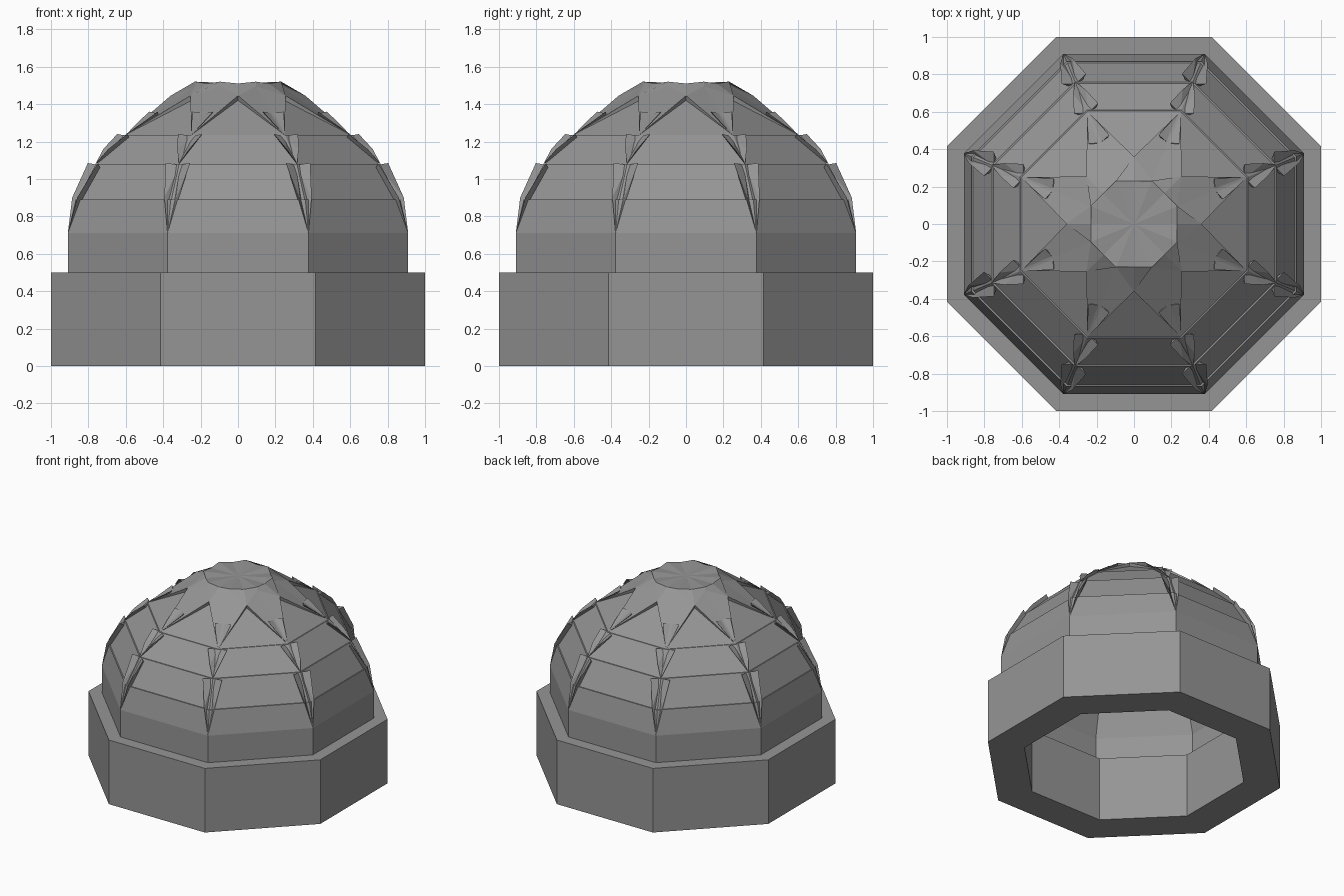
import bpy
from math import sin, cos, pi

if "Cube" in bpy.data.objects:
    bpy.data.objects.remove(bpy.data.objects["Cube"])

STEP = pi / 4
HALF = pi / 8
K = 1 / cos(HALF)          # apothem to corner radius

stone = bpy.data.materials.new("dark_stone")
stone.diffuse_color = (0.3, 0.3, 0.3, 1)
stone.use_nodes = True
stone.node_tree.nodes["Principled BSDF"].inputs["Base Color"].default_value = stone.diffuse_color


def polar(r, a, z, t=0.0):
    """Point at radius r and angle a, shifted sideways by t."""
    return (r * cos(a) - t * sin(a), r * sin(a) + t * cos(a), z)


def make(name, verts, faces):
    mesh = bpy.data.meshes.new(name)
    mesh.from_pydata(verts, [], faces)
    mesh.update()
    mesh.materials.append(stone)
    ob = bpy.data.objects.new(name, mesh)
    bpy.context.collection.objects.link(ob)
    return ob


def octagon_lathe(name, profile, closed=False):
    """Sweep (apothem, z) points around eight sides."""
    verts = [polar(r * K, HALF + i * STEP, z) for r, z in profile for i in range(8)]
    n = len(profile)
    faces = []
    for j in range(n if closed else n - 1):
        a, b = j * 8, (j + 1) % n * 8
        for i in range(8):
            k = (i + 1) % 8
            faces.append((a + i, a + k, b + k, b + i))
    return make(name, verts, faces)


# Heavy octagonal drum
octagon_lathe("base_ring", [(0.75, 0), (1, 0), (1, 0.5), (0.75, 0.5)], True)

# Stepped outer tiers
octagon_lathe("dome_tiers", [(0.91, 0.5), (0.91, 0.71), (0.868, 0.89), (0.86, 0.89),
                             (0.76, 1.08), (0.752, 1.08), (0.61, 1.235), (0.603, 1.235)])

# Inner shell, facing inwards
octagon_lathe("dome_lining", [(0.004, 1.44), (0.3, 1.38), (0.53, 1.19), (0.67, 1.06),
                              (0.77, 0.89), (0.83, 0.71), (0.83, 0.5)])

# Plain cap beneath the star
verts, faces = [], []
for i in range(8):
    a = HALF + i * STEP
    verts += [polar(0.603 * K, a, 1.235), polar(0.35, a + HALF, 1.42),
              polar(0.27, a, 1.475)]
for i in range(8):
    c, n, p = 3 * i, 3 * ((i + 1) % 8), 3 * ((i - 1) % 8)
    faces += [(c, n, c + 1), (c, c + 1, c + 2), (c, c + 2, p + 1),
              (c + 1, n + 2, c + 2)]
make("upper_cap", verts, faces)

# Eight raised star arms, each a creased kite with side walls
verts, faces = [], []
for i in range(8):
    a, b = HALF + i * STEP, 6 * i
    verts += [polar(0.603 * K, a, 1.235), polar(0.36, a - HALF, 1.445),
              polar(0.36, a + HALF, 1.445), polar(0.25, a, 1.495),
              polar(0.35, a - HALF, 1.42), polar(0.35, a + HALF, 1.42)]
    faces += [(b, b + 1, b + 3), (b, b + 3, b + 2),
              (b, b + 4, b + 1), (b, b + 2, b + 5)]
make("star_arms", verts, faces)

# Fluted crown: flat rim with alternating creases running to the centre
verts = []
for i in range(8):
    verts += [polar(0.25, HALF + i * STEP, 1.52),
              polar(0.25 / K, (i + 1) * STEP, 1.51),
              polar(0.25, HALF + i * STEP, 1.495),
              polar(0.36, (i + 1) * STEP, 1.445)]
verts.append((0, 0, 1.51))
faces = []
for i in range(8):
    b, n = 4 * i, 4 * ((i + 1) % 8)
    faces += [(b, b + 1, 32), (b + 1, n, 32), (b + 2, b + 3, b + 1, b),
              (b + 3, n + 2, n, b + 1)]
make("crown", verts, faces)


def corner_spikes(name, low, mid, high, width, sink):
    """Wedges rising from a point on each corner, with a valley down the middle."""
    verts, faces = [], []
    for i in range(8):
        a, b = HALF + i * STEP, 7 * i
        (r0, z0), (r1, z1), (r2, z2) = low, mid, high
        verts += [polar(r0, a, z0),
                  polar(r1, a, z1, -width * 0.5), polar(r1, a, z1, width * 0.5),
                  polar(r2, a, z2, -width), polar(r2, a, z2, width),
                  polar(r2 - sink, a, z2 - 0.01),
                  polar(r2 - sink * 2, a, z2 - 0.06)]
        faces += [(b, b + 1, b + 5), (b, b + 5, b + 2),
                  (b + 1, b + 3, b + 5), (b + 2, b + 5, b + 4),
                  (b + 3, b + 6, b + 5), (b + 5, b + 6, b + 4),
                  (b, b + 6, b + 3, b + 1), (b, b + 2, b + 4, b + 6)]
    return make(name, verts, faces)


# Rib wedges on the three upper tiers
corner_spikes("lower_ribs", (0.985, 0.71), (0.945, 0.90), (0.84, 1.085), 0.07, 0.03)
corner_spikes("middle_ribs", (0.825, 1.08), (0.765, 1.16), (0.67, 1.24), 0.07, 0.03)
corner_spikes("upper_ribs", (0.65, 1.235), (0.58, 1.29), (0.49, 1.36), 0.06, 0.02)
